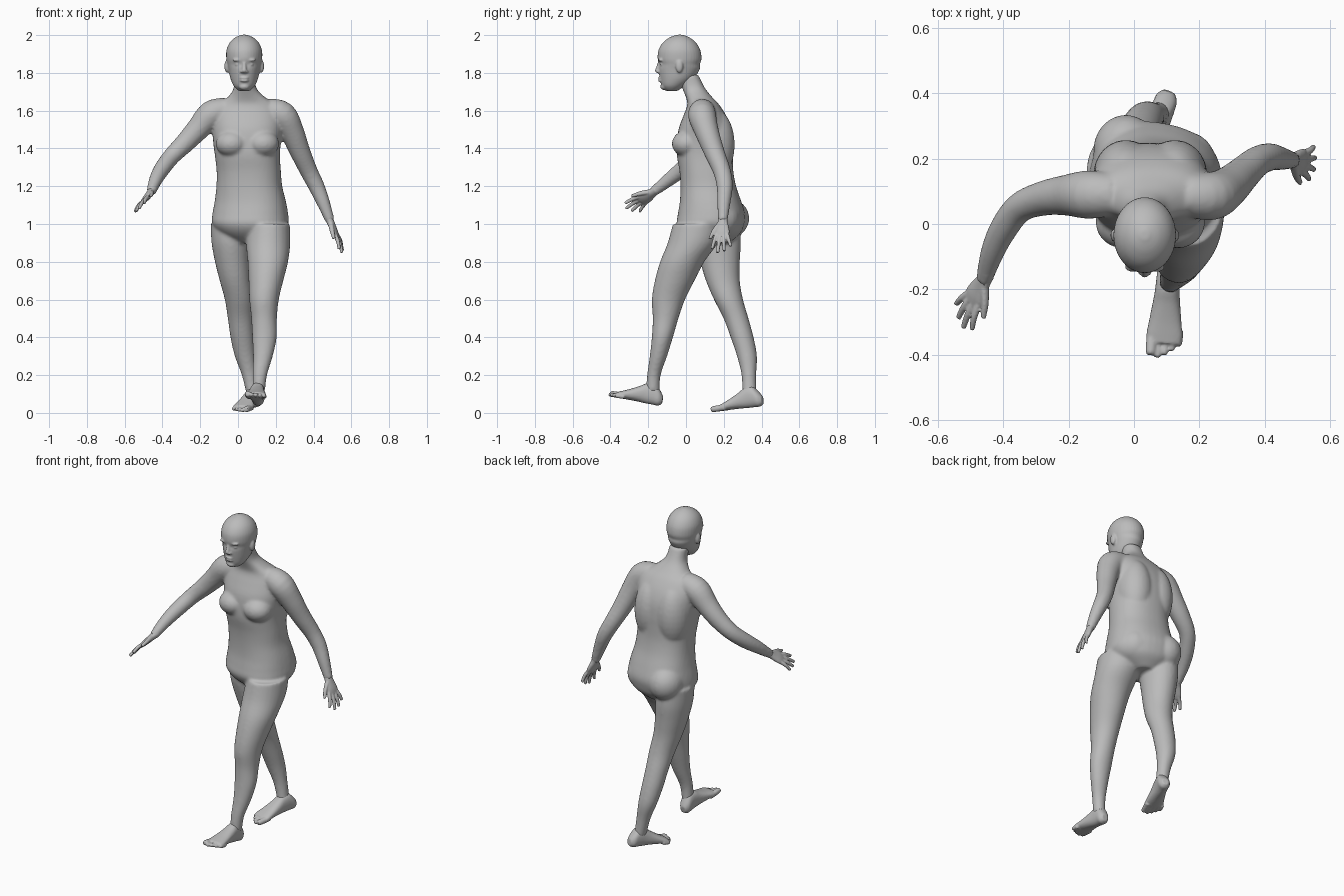
import bpy
import bmesh
from math import sin, cos, pi, copysign
from mathutils import Vector, Matrix

cube = bpy.data.objects.get("Cube")
if cube:
    bpy.data.objects.remove(cube, do_unlink=True)

grey = bpy.data.materials.new("plain grey")
grey.use_nodes = True
colour = (0.5, 0.5, 0.5, 1)
grey.diffuse_color = colour
grey.node_tree.nodes["Principled BSDF"].inputs["Base Color"].default_value = colour

AXIS_X, AXIS_Y, AXIS_Z = Vector((1, 0, 0)), Vector((0, 1, 0)), Vector((0, 0, 1))


def refine(rows, steps=4):
    """Smooth curve through rows of x, y, z, half width, half depth."""
    rows = [Vector((r[0], r[1], r[2], r[3], r[-1])) for r in rows]
    padded = [rows[0]] + rows + [rows[-1]]
    result = []
    for a, b, c, d in zip(padded, padded[1:], padded[2:], padded[3:]):
        for i in range(steps):
            t = i / steps
            result.append(b + (c - a) * (t / 2)
                          + (a * 2 - b * 5 + c * 4 - d) * (t * t / 2)
                          + (b * 3 - a - c * 3 + d) * (t ** 3 / 2))
    return result + [rows[-1]]


def loft(bm, rows, plane=None, power=2, twist=None, sides=28):
    """Skin of rings along a path; without a plane the rings face along the path."""
    rows = refine(rows)
    points = [Vector(r[:3]) for r in rows]
    rings = []
    for i, (row, p) in enumerate(zip(rows, points)):
        if plane:
            u, v = plane
        else:
            along = points[min(i + 1, len(points) - 1)] - points[max(i - 1, 0)]
            u = along.cross(AXIS_Z if abs(along.normalized().z) < 0.95 else AXIS_Y).normalized()
            v = along.cross(u).normalized()
        if twist:
            turn = Matrix.Rotation(twist(p.z), 3, "Z")
            u, v = turn @ u, turn @ v
        ring = []
        for k in range(sides):
            c, s = cos(2 * pi * k / sides), sin(2 * pi * k / sides)
            c = copysign(abs(c) ** (2 / power), c)
            s = copysign(abs(s) ** (2 / power), s)
            ring.append(bm.verts.new(p + u * (c * row[3]) + v * (s * row[4])))
        rings.append(ring)
    for low, high in zip(rings, rings[1:]):
        for k in range(sides):
            j = (k + 1) % sides
            bm.faces.new((low[k], low[j], high[j], high[k]))
    bm.faces.new(rings[0])
    bm.faces.new(rings[-1])


def ball(bm, centre, size):
    place = Matrix.Translation(centre) @ Matrix.Diagonal((*size, 1))
    bmesh.ops.create_uvsphere(bm, u_segments=24, v_segments=16, radius=1, matrix=place)


def finish(bm, name, voxel, rounds, frame=None):
    """Fuse the overlapping volumes into one smooth skin."""
    if frame:
        bm.transform(frame)
    bmesh.ops.recalc_face_normals(bm, faces=bm.faces)
    mesh = bpy.data.meshes.new(name)
    bm.to_mesh(mesh)
    bm.free()
    mesh.materials.append(grey)
    obj = bpy.data.objects.new(name, mesh)
    bpy.context.collection.objects.link(obj)
    fuse = obj.modifiers.new("fuse", "REMESH")
    fuse.mode = "VOXEL"
    fuse.voxel_size = voxel
    fuse.use_smooth_shade = True
    soften = obj.modifiers.new("soften", "SMOOTH")
    soften.factor = 0.5
    soften.iterations = rounds


def limb_frame(origin, forward, side):
    f = Vector(forward).normalized()
    s = Vector(side)
    s = (s - f * s.dot(f)).normalized()
    n = s.cross(f)
    if n.z < 0:
        n = -n
    return Matrix.Translation(origin) @ Matrix((s, f, n)).transposed().to_4x4()


flat = (AXIS_X, AXIS_Y)
upright = (AXIS_X, AXIS_Z)

# Torso and neck, with the hips turned against the shoulders
body = bmesh.new()
torso = [(.06, .14, .9, .07, .09), (.065, .135, .95, .16, .15), (.065, .13, 1, .2, .175),
         (.065, .135, 1.05, .2, .175), (.065, .13, 1.12, .188, .16),
         (.06, .118, 1.2, .174, .146), (.057, .108, 1.28, .17, .142),
         (.05, .1, 1.36, .172, .148), (.048, .1, 1.42, .178, .148),
         (.05, .1, 1.5, .185, .14), (.05, .1, 1.57, .18, .115),
         (.05, .092, 1.63, .155, .085), (.045, .07, 1.67, .1, .07),
         (.037, .04, 1.72, .06, .06), (.033, .01, 1.79, .055, .056)]
loft(body, torso, flat, 2.3, lambda z: -0.2 * max(0, min(1, (1.4 - z) / 0.35)), 40)
for side in (-1, 1):
    ball(body, (.05 + side * .083, .005, 1.425), (.085, .08, .07))
    ball(body, (.05 + side * .075, .15, 1.42), (.1, .108, .19))
    ball(body, (.065 + side * .09, .2 - side * .025, 1.03), (.1, .11, .105))

# Legs: the left one steps forward, the right one trails
left_leg = [(.165, .06, 1, .11, .13), (.16, .035, .9, .117, .132), (.158, -.02, .8, .107, .117),
            (.148, -.06, .7, .092, .105), (.138, -.093, .6, .078, .088),
            (.138, -.108, .5, .068, .068), (.14, -.125, .4, .065, .056),
            (.132, -.146, .3, .052, .046), (.116, -.17, .2, .038, .036),
            (.11, -.176, .11, .032, .036)]
right_leg = [(-.045, .165, 1, .1, .12), (-.04, .17, .9, .1, .12), (-.03, .18, .8, .092, .105),
             (-.015, .195, .7, .082, .09), (.004, .225, .6, .074, .077),
             (.012, .265, .5, .066, .066), (.022, .297, .4, .062, .061),
             (.037, .323, .3, .054, .053), (.06, .333, .2, .04, .039),
             (.08, .336, .09, .033, .038)]
for leg in (left_leg, right_leg):
    loft(body, leg, flat)

# Arms: the right one swings forward, the left one hangs back
left_arm = [(.16, .09, 1.6, .065), (.235, .085, 1.575, .074), (.285, .11, 1.49, .064),
            (.33, .15, 1.38, .054), (.375, .19, 1.28, .047), (.415, .205, 1.2, .043),
            (.453, .2, 1.11, .035), (.488, .195, 1.015, .025)]
right_arm = [(-.06, .09, 1.605, .065), (-.14, .09, 1.58, .074), (-.21, .088, 1.505, .062),
             (-.28, .078, 1.43, .053), (-.35, .05, 1.36, .046), (-.4, -.015, 1.295, .043),
             (-.435, -.09, 1.235, .036), (-.46, -.175, 1.168, .025)]
for arm in (left_arm, right_arm):
    loft(body, arm)
finish(body, "body", 0.009, 6)

# Head with ears and face
head = bmesh.new()
mid = .033
skull = [(mid, -.075, 1.705, .03, .03), (mid, -.068, 1.73, .055, .06),
         (mid, -.048, 1.77, .073, .09), (mid, -.036, 1.82, .084, .109),
         (mid, -.034, 1.845, .09, .108), (mid, -.034, 1.875, .095, .116),
         (mid, -.035, 1.92, .094, .111), (mid, -.035, 1.96, .077, .088),
         (mid, -.034, 1.988, .047, .052), (mid, -.033, 2.002, .012, .014)]
loft(head, skull, flat, sides=36)
for side in (-1, 1):
    ball(head, (mid + side * .092, -.035, 1.835), (.013, .02, .034))
    ball(head, (mid + side * .034, -.133, 1.868), (.028, .014, .009))
    ball(head, (mid + side * .034, -.123, 1.845), (.016, .014, .01))
    ball(head, (mid + side * .012, -.146, 1.807), (.01, .011, .008))
loft(head, [(mid, -.138, 1.862, .009), (mid, -.146, 1.835, .01), (mid, -.152, 1.81, .013),
            (mid, -.14, 1.798, .009)], flat, sides=16)
for height in (1.759, 1.773):
    ball(head, (mid, -.135, height), (.024, .013, .007))
ball(head, (mid, -.115, 1.727), (.028, .021, .018))
finish(head, "head", 0.005, 3)


# Hands, built flat along y with the thumb towards x
def hand(name, wrist, forward, thumb_side):
    bm = bmesh.new()
    loft(bm, [(0, -.02, 0, .024, .022), (0, .01, 0, .026, .02), (0, .035, 0, .033, .018),
              (0, .07, 0, .04, .016), (0, .098, 0, .036, .011)], upright)
    fingers = [(.028, .05, .165), (.009, .018, .187), (-.01, -.017, .178), (-.027, -.05, .152)]
    for base, tip, reach in fingers:
        loft(bm, [(base, .08, 0, .011), ((base + tip) / 2, (.08 + reach) / 2, .003, .0105),
                  (tip, reach, -.004, .0085)], upright, sides=12)
    loft(bm, [(.015, .02, 0, .015), (.045, .062, -.003, .0125), (.064, .105, -.006, .009)],
         upright, sides=12)
    finish(bm, name, 0.004, 2, limb_frame(wrist, forward, thumb_side))


hand("left_hand", (.485, .195, 1.022), (.07, -.01, -.165), (-.2, -1, 0))
hand("right_hand", (-.457, -.167, 1.173), (-.085, -.15, -.105), (.6, -.45, .6))


# Feet, built along y with the big toe towards x
def foot(name, heel, toe, inner):
    bm = bmesh.new()
    loft(bm, [(0, 0, .032, .018, .02), (0, .02, .04, .033, .04), (0, .05, .056, .036, .056),
              (0, .09, .055, .038, .055), (0, .13, .044, .043, .042),
              (0, .18, .031, .05, .029), (0, .22, .022, .055, .02),
              (0, .245, .017, .05, .014)], upright, 2.3)
    for i, reach in enumerate((.282, .288, .278, .264, .248)):
        size = .0165 if i == 0 else .0115
        across = .038 - i * .021
        loft(bm, [(across, .2, size + .002, size), (across, reach - .015, size, size),
                  (across, reach, size, size * .7)], upright, sides=12)
    way = Vector(toe) - Vector(heel)
    finish(bm, name, 0.005, 2, limb_frame(heel, way, (inner, 0, 0)))


foot("left_foot", (.108, -.13, .035), (.088, -.415, .088), -1)
foot("right_foot", (.108, .41, .036), (.0, .135, .002), 1)
